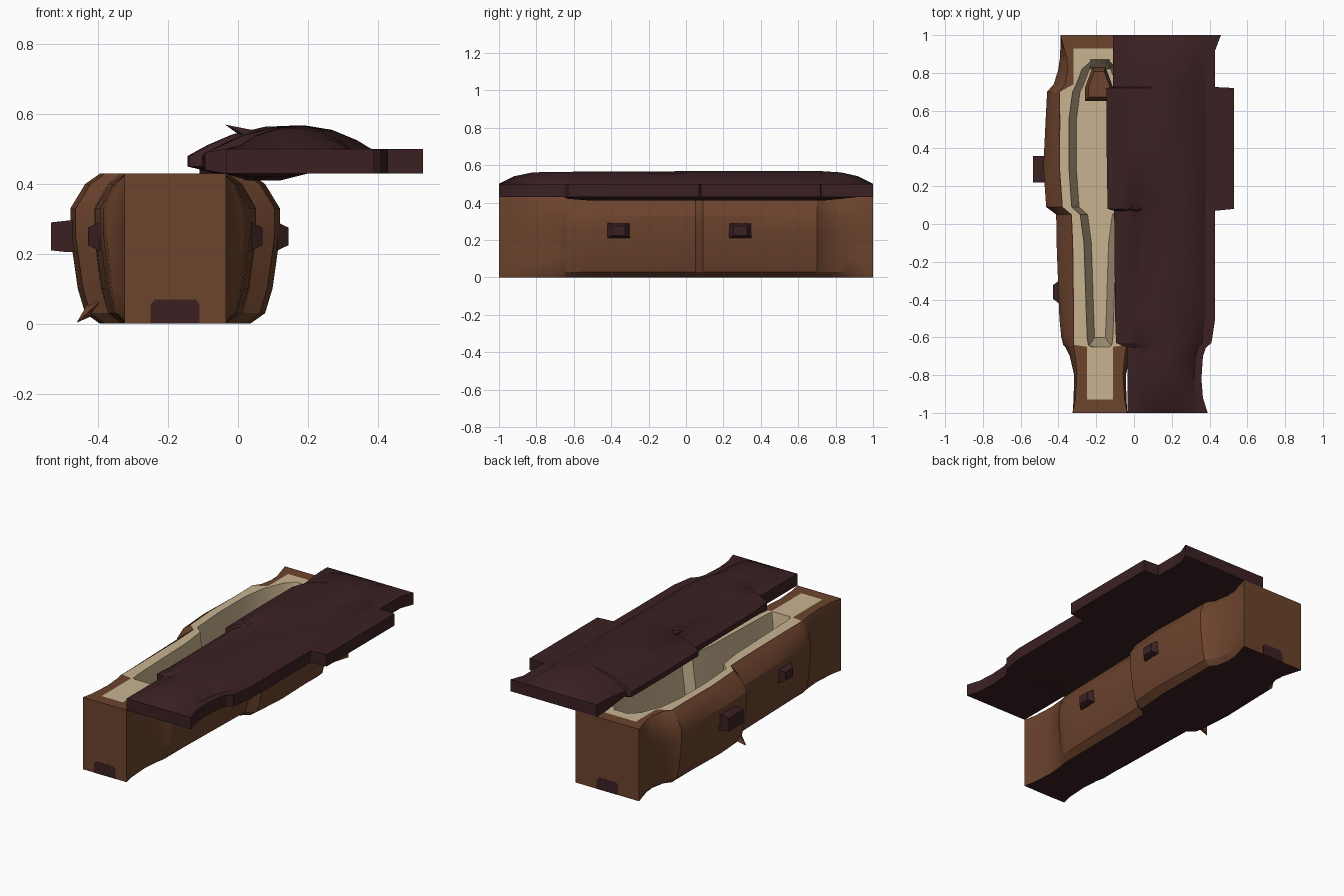
import bpy, bmesh, math
from mathutils import Vector

if "Cube" in bpy.data.objects:
    bpy.data.objects.remove(bpy.data.objects["Cube"])


def material(name, rgb):
    m = bpy.data.materials.new(name)
    m.use_nodes = True
    m.diffuse_color = (*rgb, 1)
    bsdf = m.node_tree.nodes["Principled BSDF"]
    bsdf.inputs["Base Color"].default_value = (*rgb, 1)
    bsdf.inputs["Roughness"].default_value = 0.8
    return m


WOOD = material("brown wood", (0.15, 0.056, 0.026))
DARK = material("dark wood", (0.043, 0.0145, 0.0165))
CREAM = material("cream lining", (0.58, 0.45, 0.28))
CX = -0.18


def finish(name, bm, mats):
    bmesh.ops.recalc_face_normals(bm, faces=bm.faces)
    mesh = bpy.data.meshes.new(name)
    bm.to_mesh(mesh)
    bm.free()
    for m in mats:
        mesh.materials.append(m)
    ob = bpy.data.objects.new(name, mesh)
    bpy.context.collection.objects.link(ob)
    bpy.ops.object.select_all(action="DESELECT")
    ob.select_set(True)
    bpy.context.view_layer.objects.active = ob
    bpy.ops.object.shade_smooth_by_angle(angle=math.radians(28))
    return ob


def loft(name, rings, mats, rule=lambda i, j: 0):
    """Skin closed rings of points; rule picks the colour of each face."""
    bm = bmesh.new()
    loops = [[bm.verts.new(p) for p in ring] for ring in rings]
    n = len(loops[0])
    for i in range(len(loops) - 1):
        a, b = loops[i], loops[i + 1]
        for j in range(n):
            k = (j + 1) % n
            f = bm.faces.new((a[j], a[k], b[k], b[j]))
            f.material_index = rule(i, j)
    bm.faces.new(loops[0])
    bm.faces.new(loops[-1])
    return finish(name, bm, mats)


# Box: y, half width, bevel, lining half width, cavity half width, cavity depth
stations = [
    (-1.0, .145, 0, .07, .05, 0),
    (-.93, .14, .01, .07, .05, 0),
    (-.8, .137, .015, .07, .05, 0),
    (-.7, .16, .03, .07, .05, 0),
    (-.65, .185, .045, .07, .05, 0),
    (-.64, .195, .055, .14, .062, .06),
    (-.6, .205, .065, .14, .068, .33),
    (-.5, .215, .075, .14, .072, .33),
    (-.1, .23, .085, .15, .085, .33),
    (.05, .232, .08, .16, .105, .33),
    (.09, .285, .085, .22, .15, .33),
    (.3, .30, .085, .22, .165, .33),
    (.55, .288, .075, .22, .165, .33),
    (.7, .28, .065, .215, .145, .33),
    (.74, .245, .06, .14, .125, .33),
    (.82, .22, .05, .14, .095, .33),
    (.86, .215, .04, .14, .05, .05),
    (.87, .213, .04, .14, .05, 0),
    (.93, .21, .02, .14, .05, 0),
    (1.0, .21, 0, .14, .05, 0),
]


def box_ring(y, w, b, lining, cav, depth):
    top = w - b
    floor = cav - 0.12 * depth
    half = [(top, 0), (w - b / 2, .03), (w - b / 4, .1), (w, .25), (w, .33),
            (w - b / 2, .4), (top, .43), (min(lining, top - .003), .43),
            (cav, .43), (floor, .43 - depth)]
    if depth == 0:
        half[-1] = (cav - .02, .43)
    return ([Vector((CX + h, y, z)) for h, z in half]
            + [Vector((CX - h, y, z)) for h, z in reversed(half)])


def box_colour(i, j):
    if j == 19:
        return 1
    return 2 if 7 <= j <= 11 and 0 < i < len(stations) - 2 else 0


loft("coffin_box", [box_ring(*s) for s in stations], [WOOD, DARK, CREAM], box_colour)

# Lid: y, left edge, right edge, crown amount, edge drop
lid_stations = [
    (-1.0, -.035, .39, 0, 0),
    (-.92, -.035, .365, .6, 0),
    (-.82, -.035, .357, .9, 0),
    (-.7, -.035, .365, .95, 0),
    (-.655, -.035, .38, .95, 0),
    (-.63, -.095, .41, .95, .01),
    (-.5, -.10, .43, .97, .02),
    (.07, -.105, .43, 1, .02),
    (.08, -.14, .53, 1, .02),
    (.4, -.145, .53, 1, .02),
    (.72, -.145, .53, 1, .02),
    (.725, -.11, .43, 1, .02),
    (.83, -.11, .43, .9, .01),
    (.92, -.11, .43, .6, 0),
    (1.0, -.11, .46, 0, 0),
]
crown = [(.1, .012), (.22, .042), (.38, .064), (.55, .068), (.7, .055), (.83, .025), (.9, 0)]


def lid_ring(y, left, right, k, drop):
    # the crown ignores the rectangular side block
    r = min(right, .44)
    pts = [(left, .43 + drop), (left, .5 - drop)]
    pts += [(left + (r - left) * t, .5 + k * h) for t, h in crown]
    pts += [(right, .5), (right, .43), (.2, .43), (.12, .43 - drop), (.03, .43 - drop)]
    return [Vector((x, y, z)) for x, z in pts]


loft("coffin_lid", [lid_ring(*s) for s in lid_stations], [DARK])


def tapered_block(name, centre, base, tip, length, axis, mat):
    """Block growing along axis from a base rectangle to a tip rectangle."""
    axis = Vector(axis)
    u = Vector((0, 1, 0))
    v = axis.cross(u)
    rings = []
    for d, (a, b) in ((0, base), (length * .6, base), (length, tip)):
        c = Vector(centre) + axis * d
        rings.append([c + u * a * s + v * b * t
                      for s, t in ((-1, -1), (1, -1), (1, 1), (-1, 1))])
    return loft(name, rings, [mat])


# Handles on both long sides
for side, word in ((-1, "right"), (1, "left")):
    for y, reach, end in ((-.36, .25, "front"), (.29, .325, "back")):
        size, tip, out = (.06, .04), (.035, .025), reach
        if side < 0 and end == "back":
            size, tip, out = (.07, .045), (.07, .04), .355
        tapered_block(f"{word}_{end}_handle", (CX + side * (reach - .08), y, .25),
                      size, tip, out - reach + .08, (side, 0, 0), DARK)

# Dark plates low on both ends
for y, word in ((-.999, "front"), (.999, "back")):
    outline = [(-.07, 0), (.07, 0), (.07, .055), (.058, .07), (-.058, .07), (-.07, .055)]
    loft(f"{word}_end_plate",
         [[Vector((CX + x, y + d, z)) for x, z in outline] for d in (-.002, .002)], [DARK])

# Headrest inside the cavity
rest = [(-.08, .65), (.07, .65), (.07, .72), (.03, .83), (-.04, .83), (-.08, .72)]
loft("headrest", [[Vector((CX + x * s, .74 + (y - .74) * s, z)) for x, y in rest]
                  for z, s in ((.09, 1), (.24, 1), (.3, .75))], [WOOD])


# Splintered corners on the box foot and lid
def splinter(name, tip, base, radius, mat):
    bm = bmesh.new()
    point = bm.verts.new(tip)
    ring = [bm.verts.new(Vector(base) + Vector((0, y, z)) * radius)
            for y, z in ((-1, 0), (0, -.6), (1, 0), (0, 1))]
    for j in range(4):
        bm.faces.new((point, ring[j], ring[(j + 1) % 4]))
    bm.faces.new(ring)
    finish(name, bm, [mat])


splinter("foot_splinter", (-.462, .09, .003), (-.40, .11, .06), .05, WOOD)
splinter("lid_splinter", (-.037, .08, .57), (.04, .08, .53), .025, DARK)
